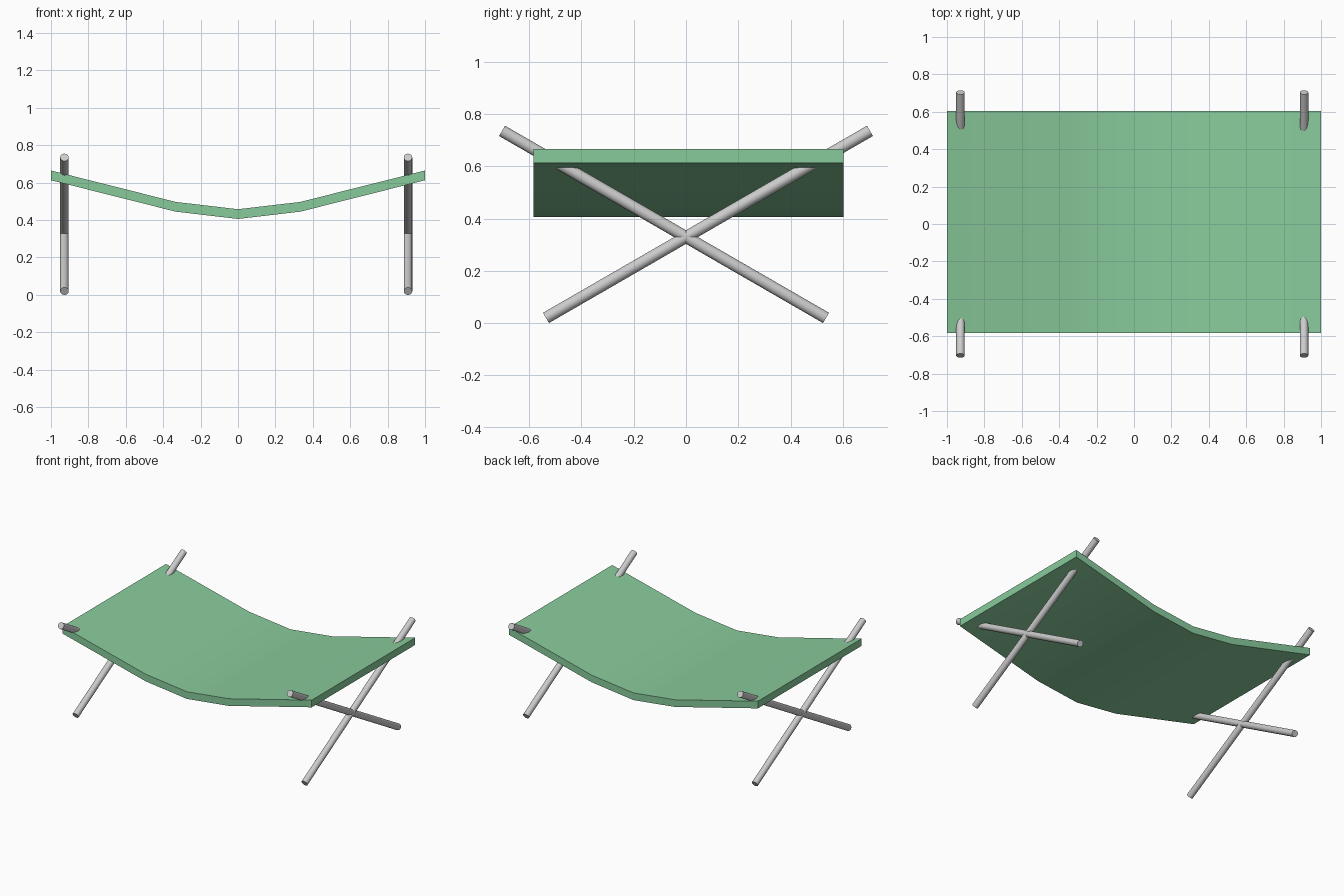
import bpy, bmesh, math
from mathutils import Matrix

if "Cube" in bpy.data.objects:
    bpy.data.objects.remove(bpy.data.objects["Cube"])


def finish(name, bm):
    bmesh.ops.recalc_face_normals(bm, faces=bm.faces)
    mesh = bpy.data.meshes.new(name)
    bm.to_mesh(mesh)
    bm.free()
    obj = bpy.data.objects.new(name, mesh)
    bpy.context.collection.objects.link(obj)
    bpy.ops.object.select_all(action='DESELECT')
    obj.select_set(True)
    bpy.context.view_layer.objects.active = obj
    bpy.ops.object.shade_smooth_by_angle(angle=math.radians(30))
    return obj


# Sagging fabric sheet: side profile extruded along y
top = [(-1, 0.665), (-0.333, 0.497), (0, 0.458), (0.333, 0.497), (1, 0.665)]
thickness = 0.052
y_front, y_back = -0.583, 0.603
outline = top + [(x, z - thickness) for x, z in reversed(top)]

bm = bmesh.new()
front = [bm.verts.new((x, y_front, z)) for x, z in outline]
back = [bm.verts.new((x, y_back, z)) for x, z in outline]
n, last = len(outline), len(outline) - 1
for i in range(n):
    j = (i + 1) % n
    bm.faces.new((front[i], front[j], back[j], back[i]))
for ring in (front, back):
    for i in range(len(top) - 1):
        bm.faces.new((ring[i], ring[i + 1], ring[last - i - 1], ring[last - i]))
sheet = finish("fabric_sheet", bm)
green = bpy.data.materials.new("green_fabric")
green.diffuse_color = (0.25, 0.6, 0.33, 1)
green.use_nodes = True
green.node_tree.nodes["Principled BSDF"].inputs["Base Color"].default_value = green.diffuse_color
sheet.data.materials.append(green)

# Crossed poles at each end, tilted 30 degrees from the ground
radius, length = 0.0227, 1.431
for side, x in (("left", -0.928), ("right", 0.909)):
    for label, s in (("rising_back", 1), ("rising_front", -1)):
        bm = bmesh.new()
        place = (Matrix.Translation((x, s * 0.084, 0.3775))
                 @ Matrix.Rotation(-s * math.radians(60), 4, 'X'))
        bmesh.ops.create_cone(bm, cap_ends=True, segments=32, radius1=radius,
                              radius2=radius, depth=length, matrix=place)
        finish(f"{side}_pole_{label}", bm)
